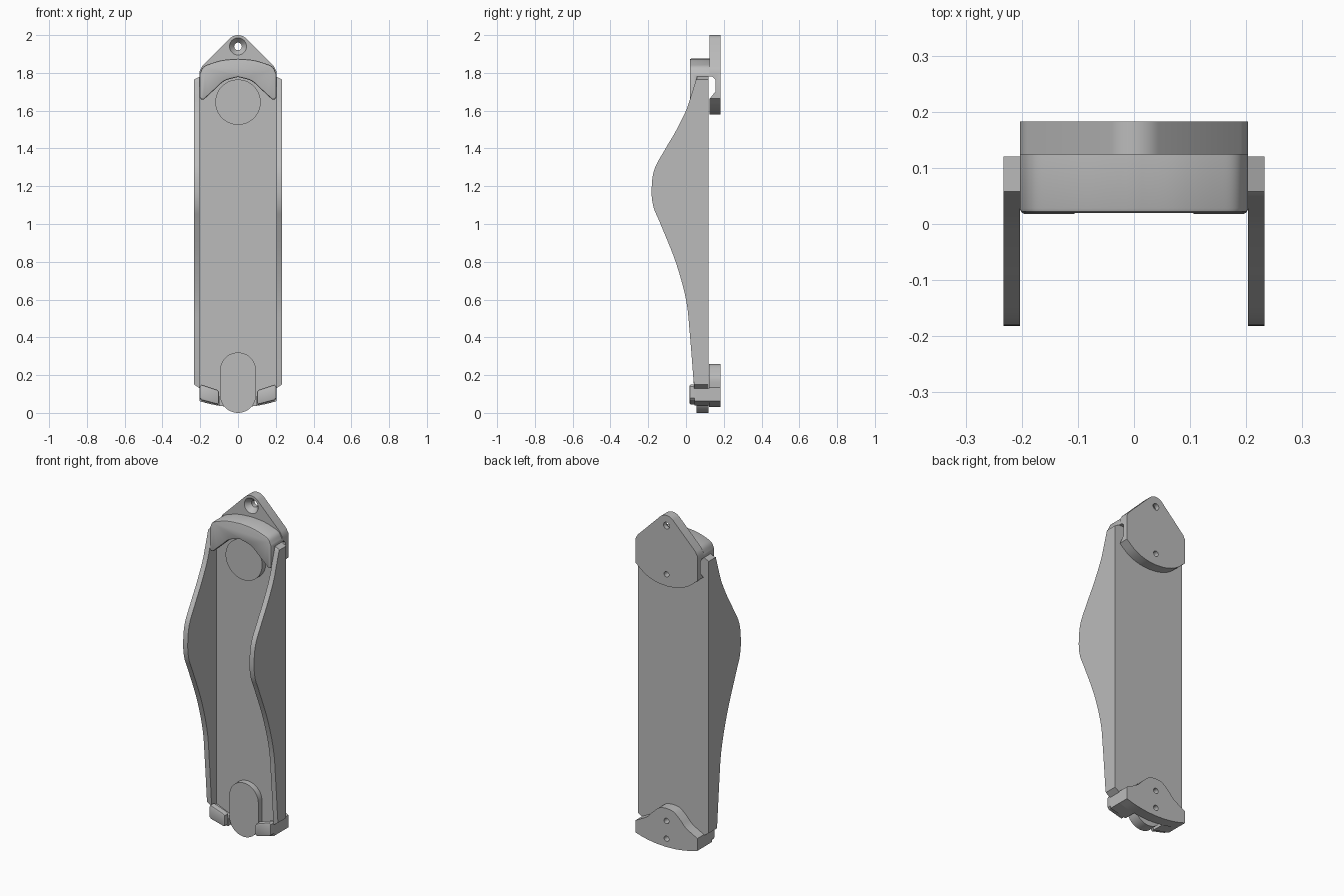
import bpy, bmesh, math
from mathutils import Vector

old = bpy.data.objects.get("Cube")
if old:
    bpy.data.objects.remove(old, do_unlink=True)

grey = bpy.data.materials.new("plain_grey")
grey.use_nodes = True
grey.diffuse_color = (0.5, 0.5, 0.5, 1)
grey.node_tree.nodes["Principled BSDF"].inputs["Base Color"].default_value = (0.5, 0.5, 0.5, 1)


def spline(pts, steps=6):
    """Smooth open curve through the points."""
    p = [Vector(q) for q in pts]
    p = [2 * p[0] - p[1]] + p + [2 * p[-1] - p[-2]]
    out = []
    for a, b, c, d in zip(p, p[1:], p[2:], p[3:]):
        for i in range(steps):
            t = i / steps
            out.append(0.5 * (2 * b + (c - a) * t + (2 * a - 5 * b + 4 * c - d) * t * t
                              + (3 * b - a - 3 * c + d) * t ** 3))
    return out + [p[-2]]


def mirrored(half):
    """Close a right-hand outline, running from x = 0 to x = 0, with its mirror image."""
    return [Vector(q) for q in half] + [Vector((-q[0], q[1])) for q in reversed(half) if abs(q[0]) > 1e-5]


def arc(cx, cz, r, a0, a1, n=24):
    return [Vector((cx + r * math.cos(math.radians(a0 + (a1 - a0) * i / n)),
                    cz + r * math.sin(math.radians(a0 + (a1 - a0) * i / n)))) for i in range(n + 1)]


def prism(name, outline, lo, hi, axis="y", bevel=0):
    """Extrude an (x, z) outline along y, or a (y, z) outline along x."""
    bm = bmesh.new()
    place = (lambda p, d: (p[0], d, p[1])) if axis == "y" else (lambda p, d: (d, p[0], p[1]))
    front = bm.faces.new([bm.verts.new(place(p, lo)) for p in outline])
    new = bmesh.ops.extrude_face_region(bm, geom=[front], use_keep_orig=True)
    for v in new["geom"]:
        if isinstance(v, bmesh.types.BMVert):
            v.co = v.co + Vector(place((0, 0), hi - lo))
    bmesh.ops.recalc_face_normals(bm, faces=bm.faces)
    if bevel:
        bmesh.ops.bevel(bm, geom=list(front.edges), offset=bevel, segments=2,
                        profile=0.5, affect="EDGES", clamp_overlap=True)
    mesh = bpy.data.meshes.new(name)
    bm.to_mesh(mesh)
    bm.free()
    mesh.materials.append(grey)
    ob = bpy.data.objects.new(name, mesh)
    bpy.context.collection.objects.link(ob)
    return ob


def select(ob):
    bpy.ops.object.select_all(action="DESELECT")
    ob.select_set(True)
    bpy.context.view_layer.objects.active = ob


def cut(ob, cutter):
    mod = ob.modifiers.new("cut", "BOOLEAN")
    mod.operation, mod.solver, mod.object = "DIFFERENCE", "EXACT", cutter
    select(ob)
    bpy.ops.object.modifier_apply(modifier=mod.name)


def drill(ob, z, r, lo, hi, r_front=None):
    bpy.ops.mesh.primitive_cone_add(vertices=32, radius1=r_front or r, radius2=r, depth=hi - lo,
                                    location=(0, (lo + hi) / 2, z), rotation=(-math.pi / 2, 0, 0))
    tool = bpy.context.object
    cut(ob, tool)
    bpy.data.objects.remove(tool, do_unlink=True)


# Channel: two curved flanges and a floor
front_edge = spline([(0.043, 0.13), (0.02, 0.42), (0, 0.6), (-0.055, 0.8), (-0.135, 1.0),
                     (-0.172, 1.09), (-0.182, 1.18), (-0.167, 1.29), (-0.108, 1.4),
                     (-0.055, 1.49), (0, 1.6), (0.03, 1.69), (0.058, 1.78)])
for side, name in ((1, "left_flange"), (-1, "right_flange")):
    flange = prism(name, front_edge + [Vector((0.12, 1.78)), Vector((0.12, 0.13))],
                   0.203 * side, 0.233 * side, "x")
    for v in flange.data.vertices:  # sloped ends
        if abs(v.co.x) > 0.22:
            if v.co.z < 0.131:
                v.co.z = 0.15
            elif v.co.z > 1.779:
                v.co.z = 1.765
prism("channel_floor", mirrored([(0, 0.07), (0.1, 0.085), (0.203, 0.13), (0.203, 1.778), (0, 1.778)]), 0.09, 0.12)

# Raised pads on the floor
prism("upper_pad", arc(0, 1.645, 0.12, 0, 360, 63)[:-1], 0.055, 0.092)
prism("lower_tongue", arc(0, 0.225, 0.095, 0, 180) + arc(0, 0.095, 0.095, 180, 360), 0.055, 0.119)

# Upper cap: hood over the channel, hanging plate, channel slot
hood_top = spline([(0, 1.875), (0.08, 1.868), (0.15, 1.848), (0.185, 1.83), (0.203, 1.795)])
hood_low = spline([(0.18, 1.66), (0.12, 1.715), (0.07, 1.758), (0, 1.778)])
hood = prism("upper_hood", mirrored(hood_top + [Vector((0.203, 1.67)), Vector((0.195, 1.66))] + hood_low),
             0.02, 0.126, bevel=0.008)
upper_low = spline([(0.203, 1.665), (0.14, 1.615), (0.07, 1.588), (0, 1.58)])
plate = prism("upper_plate", mirrored(arc(0, 1.94, 0.06, 90, 42, 10) + [Vector((0.19, 1.835)), Vector((0.203, 1.81))]
                                      + upper_low), 0.124, 0.183)
slot = prism("slot_cutter", [(0.055, 1.5), (0.055, 1.78), (0.14, 1.78), (0.155, 1.765),
                             (0.155, 1.7), (0.123, 1.66), (0.123, 1.5)], -0.4, 0.4, "x")
cut(hood, slot)
cut(plate, slot)
bpy.data.objects.remove(slot, do_unlink=True)
drill(plate, 1.94, 0.02, 0.1, 0.2)
drill(plate, 1.94, 0.018, 0.123, 0.158, 0.046)
drill(plate, 1.65, 0.016, 0.1, 0.2)

# Lower cap: back plate, ledge and two front tabs
lower_top = spline([(0, 0.26), (0.045, 0.252), (0.09, 0.215), (0.13, 0.175), (0.203, 0.135)])
lower_low = spline([(0.203, 0.062), (0.14, 0.045), (0.07, 0.034), (0, 0.03)])
plate = prism("lower_plate", mirrored(lower_top + lower_low), 0.121, 0.183)
for z in (0.185, 0.08):
    drill(plate, z, 0.016, 0.1, 0.2)
for side, name in ((1, "left"), (-1, "right")):
    tab = [(0.1, 0.055), (0.107, 0.045), (0.193, 0.067), (0.203, 0.078),
           (0.203, 0.14), (0.193, 0.15), (0.11, 0.122), (0.1, 0.112)]
    ledge = [(0.098, 0.04), (0.203, 0.062), (0.203, 0.13), (0.098, 0.085)]
    prism(name + "_tab", [(side * x, z) for x, z in tab], 0.018, 0.05, bevel=0.008)
    prism(name + "_ledge", [(side * x, z) for x, z in ledge], 0.046, 0.125)

# Smooth the curved faces, keep the edges sharp
for ob in list(bpy.context.scene.objects):
    if ob.type == "MESH" and grey.name in ob.data.materials:
        select(ob)
        bpy.ops.object.shade_smooth_by_angle(angle=math.radians(30))
